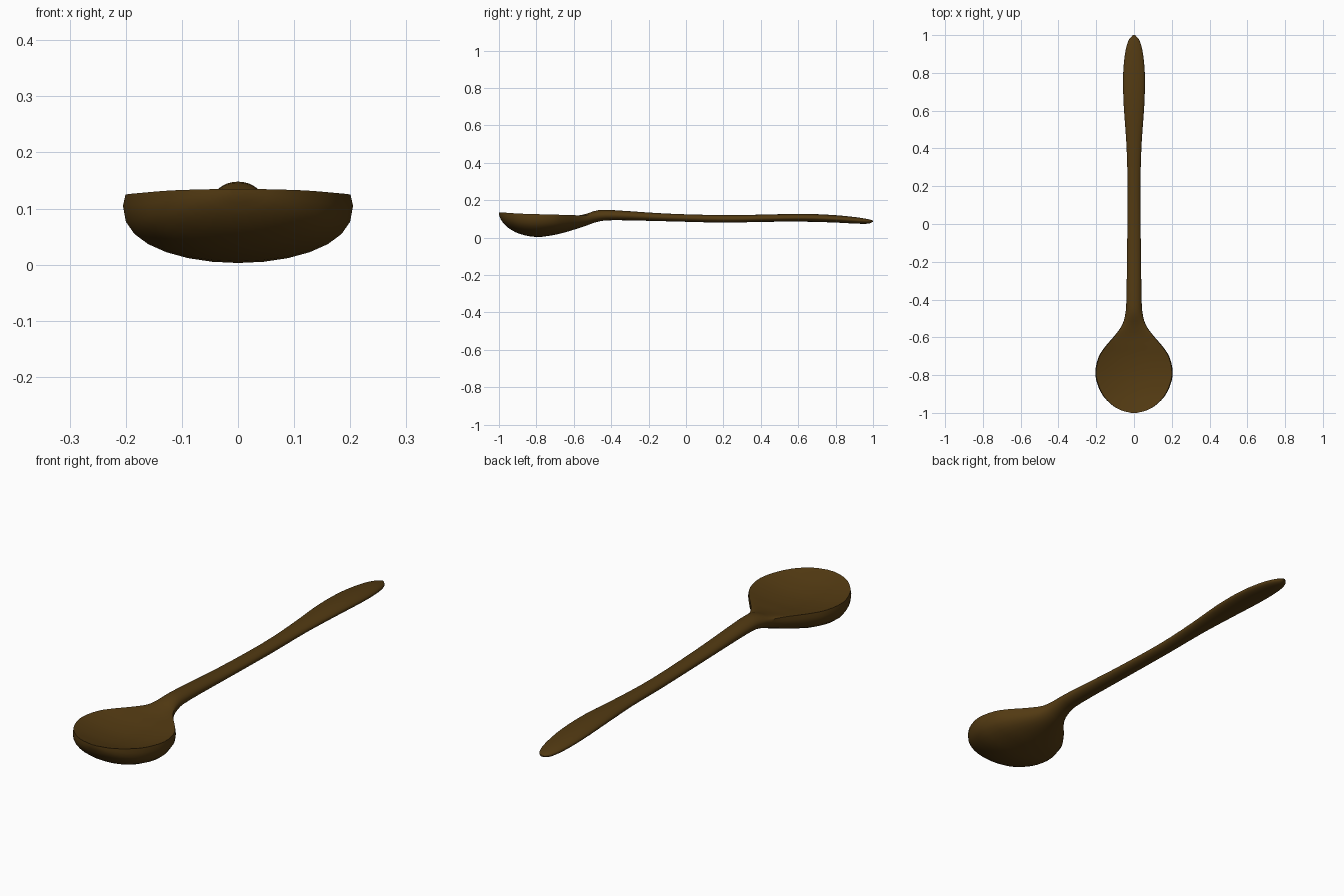
import bpy
import bmesh
from math import cos, sin, radians, pi
from mathutils import Vector

cube = bpy.data.objects.get("Cube")
if cube:
    bpy.data.objects.remove(cube, do_unlink=True)

# Dark varnished wood
wood = bpy.data.materials.new("dark_wood")
wood.use_nodes = True
wood_colour = (0.085, 0.042, 0.006, 1)
wood.diffuse_color = wood_colour
wood.node_tree.nodes["Principled BSDF"].inputs["Base Color"].default_value = wood_colour

# Stations from bowl tip to handle end, in thousandths:
# y, half width, height of widest line, bottom, top, dished share (percent)
STATIONS = [
    (-1000, 15, 131, 122, 135, 100),
    (-985, 72, 124, 88, 134, 100),
    (-950, 127, 114, 52, 132, 100),
    (-890, 176, 107, 20, 128, 100),
    (-800, 205, 105, 3, 125, 100),
    (-710, 190, 104, 13, 123, 100),
    (-650, 153, 103, 27, 121, 100),
    (-590, 102, 102, 45, 120, 95),
    (-535, 63, 105, 63, 128, 50),
    (-470, 45, 116, 85, 146, 0),
    (-380, 40, 119, 93, 146, 0),
    (-100, 36, 108, 87, 128, 0),
    (200, 34, 100, 80, 120, 0),
    (420, 40, 103, 84, 123, 0),
    (620, 54, 106, 85, 127, 0),
    (780, 58, 101, 81, 121, 0),
    (900, 48, 93, 75, 110, 0),
    (970, 30, 88, 74, 99, 0),
    (1000, 6, 87, 84, 91, 0),
]
STEPS = 3
DISH_DEPTH = 0.03
BOWL_HALF = 0.205
LIP = radians(12)


def smooth_stations(rows, steps):
    """Catmull-Rom interpolation through all the stations."""
    pts = [Vector(r) / 1000 for r in rows]
    pts = [2 * pts[0] - pts[1]] + pts + [2 * pts[-1] - pts[-2]]
    result = []
    for a, b, c, d in zip(pts, pts[1:], pts[2:], pts[3:]):
        for i in range(steps):
            t = i / steps
            result.append((2 * b + (c - a) * t + (2 * a - 5 * b + 4 * c - d) * t ** 2
                           + (3 * b - a - 3 * c + d) * t ** 3) / 2)
    result.append(pts[-2])
    return result


def cross_section(station):
    """Round underside, with a top that blends from dished to domed."""
    y, half, mid, bottom, top, share = station
    dished = min(max(share * 10, 0), 1)
    ring = []
    upper = [0, LIP] + [LIP + (pi - 2 * LIP) * i / 12 for i in range(1, 13)]
    for angle in upper:
        x = cos(angle)
        dome = mid + (top - mid) * sin(angle)
        dip = DISH_DEPTH * (half / BOWL_HALF) ** 2
        dish = top - dip * (1 - (x / cos(LIP)) ** 2) if angle else mid
        ring.append((half * x, y, dome + (dish - dome) * dished))
    for i in range(14):
        angle = pi * i / 14
        drop = max(sin(angle), 0) ** (1 - 0.15 * dished)
        ring.append((-half * cos(angle), y, mid - (mid - bottom) * drop))
    return ring


# Bowl and handle as one continuous carved piece
bm = bmesh.new()
rings = [[bm.verts.new(p) for p in cross_section(s)]
         for s in smooth_stations(STATIONS, STEPS)]
for first, second in zip(rings, rings[1:]):
    for i in range(len(first)):
        j = (i + 1) % len(first)
        bm.faces.new((first[i], first[j], second[j], second[i]))
for end in (rings[0], rings[-1]):
    bm.faces.new(end)
bmesh.ops.recalc_face_normals(bm, faces=bm.faces)

mesh = bpy.data.meshes.new("spoon")
bm.to_mesh(mesh)
bm.free()
mesh.materials.append(wood)
spoon = bpy.data.objects.new("spoon", mesh)
bpy.context.collection.objects.link(spoon)

# Soft shading with a crisp lip around the bowl
bpy.ops.object.select_all(action="DESELECT")
spoon.select_set(True)
bpy.context.view_layer.objects.active = spoon
bpy.ops.object.shade_smooth_by_angle(angle=radians(40))
